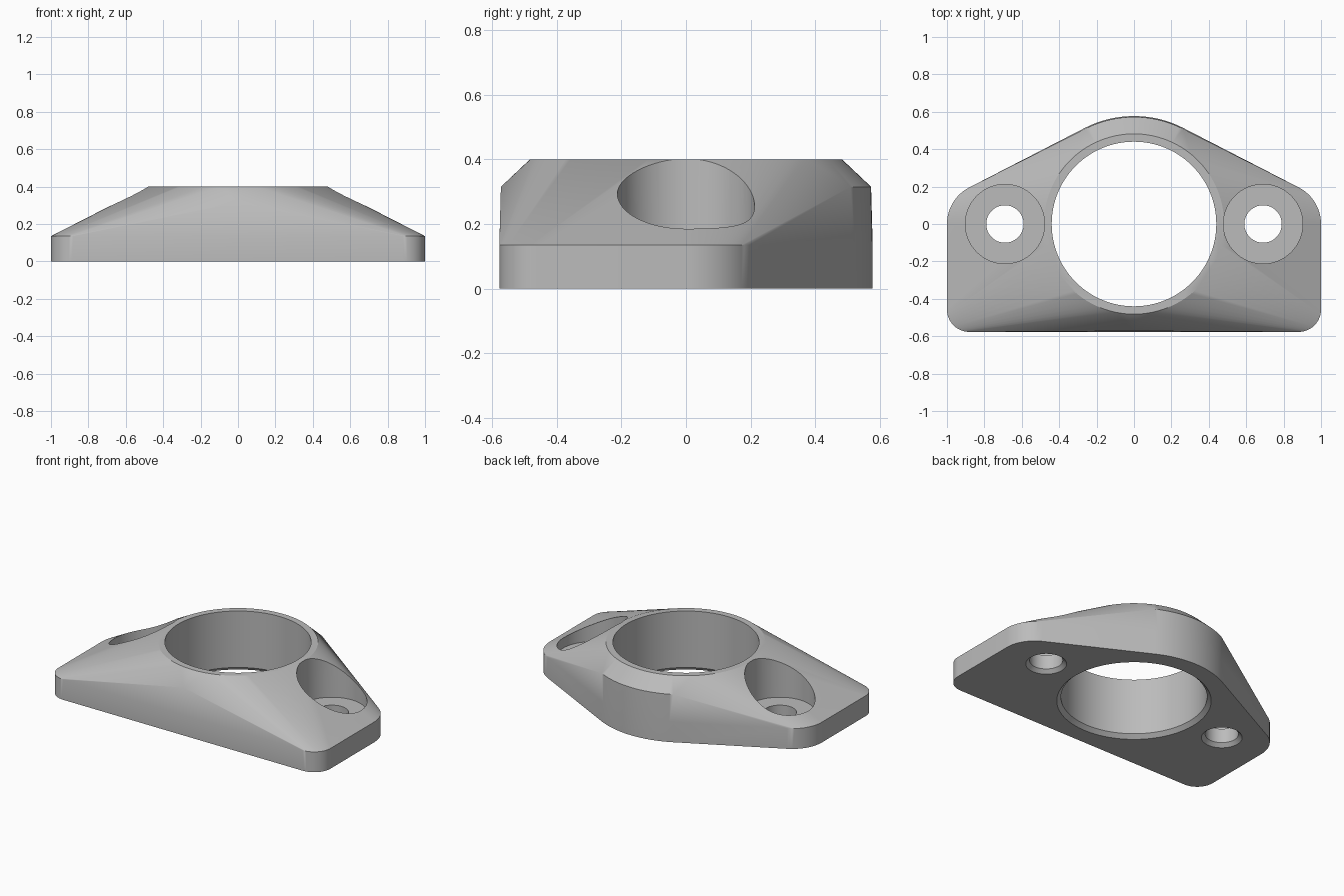
import bpy, bmesh, math
from mathutils import Vector

old = bpy.data.objects.get("Cube")
if old:
    bpy.data.objects.remove(old, do_unlink=True)

grey = bpy.data.materials.new("plain grey")
grey.use_nodes = True
colour = (0.5, 0.5, 0.5, 1)
grey.diffuse_color = colour
grey.node_tree.nodes["Principled BSDF"].inputs["Base Color"].default_value = colour

HALF = 0.577          # half depth of the plate
TOP, SHOULDER, RIM = 0.4, 0.315, 0.135
SLANT = 62.7          # direction of the slanted back walls, in degrees


def arc(cx, cy, r, start, end, steps, z):
    return [Vector((cx + r * math.cos(a), cy + r * math.sin(a), z))
            for a in (math.radians(start + (end - start) * i / steps)
                      for i in range(steps + 1))]


def new_object(name, bm):
    bmesh.ops.recalc_face_normals(bm, faces=bm.faces[:])
    mesh = bpy.data.meshes.new(name)
    bm.to_mesh(mesh)
    bm.free()
    mesh.materials.append(grey)
    obj = bpy.data.objects.new(name, mesh)
    bpy.context.collection.objects.link(obj)
    return obj


def lathe(name, profile, x=0.0, steps=96):
    """Closed solid turned around a vertical axis from (radius, z) pairs."""
    bm = bmesh.new()
    rings = [[bm.verts.new(p) for p in arc(x, 0, r, 0, 360, steps, z)[:-1]]
             for r, z in profile]
    for low, high in zip(rings, rings[1:]):
        for i in range(steps):
            j = (i + 1) % steps
            bm.faces.new((low[i], low[j], high[j], high[i]))
    bm.faces.new(rings[0][::-1])
    bm.faces.new(rings[-1])
    return new_object(name, bm)


# Flange body: hull of the plate outline, raised shoulders and top ring
points = arc(0, 0, 0.482, 0, 360, 128, TOP)[:-1]
points += arc(0, 0, HALF - 0.005, SLANT, 180 - SLANT, 24, SHOULDER)
points.append(Vector((0, -HALF + 0.005, SHOULDER)))
for z in (0, RIM):
    points += arc(0, 0, HALF, SLANT, 180 - SLANT, 24, z)
    side = arc(0.78, 0, 0.22, 0, SLANT, 16, z)
    side += arc(0.88, 0.12 - HALF, 0.12, -90, 0, 16, z)
    points += side + [Vector((-p.x, p.y, p.z)) for p in side]

bm = bmesh.new()
for p in points:
    bm.verts.new(p)
hull = bmesh.ops.convex_hull(bm, input=bm.verts[:])
loose = [v for v in bm.verts if not v.link_faces]
bmesh.ops.delete(bm, geom=loose, context='VERTS')
bmesh.ops.dissolve_limit(bm, angle_limit=math.radians(0.3),
                         verts=bm.verts[:], edges=bm.edges[:])
body = new_object("flange_body", bm)

# Main bore and counterbored bolt holes, all chamfered underneath
cutters = [lathe("bore_cutter", [(0.49, -0.025), (0.44, 0.025), (0.44, 0.6)], steps=128)]
for label, x in (("left", 0.69), ("right", -0.69)):
    cutters.append(lathe(label + "_bolt_cutter",
                         [(0.146, -0.023), (0.1, 0.023), (0.1, 0.118),
                          (0.212, 0.118), (0.212, 0.6)], x, 64))

bpy.ops.object.select_all(action='DESELECT')
body.select_set(True)
bpy.context.view_layer.objects.active = body
for cutter in cutters:
    cutter.hide_render = True
    cut = body.modifiers.new(cutter.name, 'BOOLEAN')
    cut.operation = 'DIFFERENCE'
    cut.solver = 'EXACT'
    cut.object = cutter
    bpy.ops.object.modifier_apply(modifier=cut.name)
    bpy.data.objects.remove(cutter, do_unlink=True)

bpy.ops.object.shade_smooth_by_angle(angle=math.radians(25))
